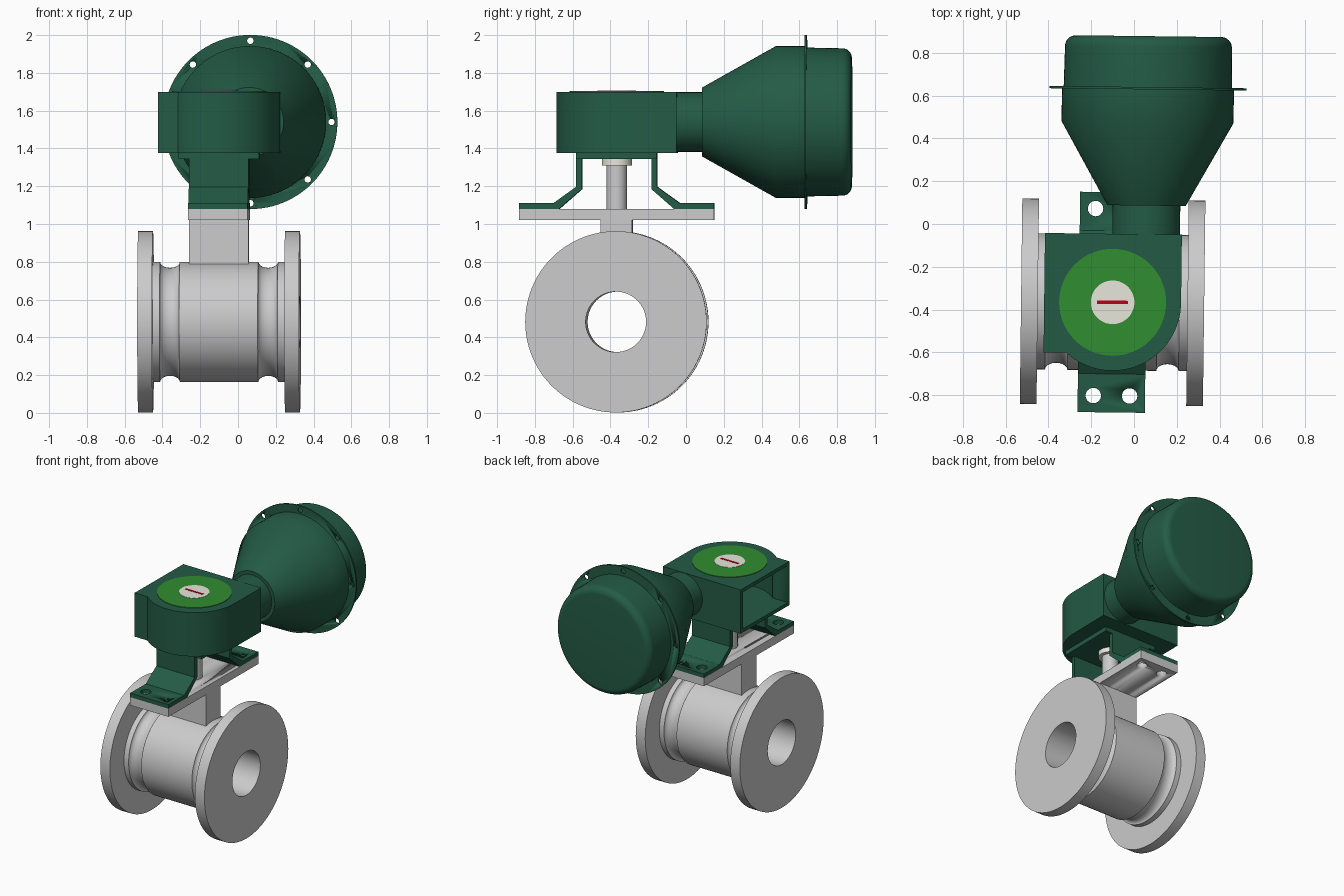
import bpy, bmesh
from math import sin, cos, pi, radians
from mathutils import Matrix, Vector

if "Cube" in bpy.data.objects:
    bpy.data.objects.remove(bpy.data.objects["Cube"])

CX, CY = -0.10, -0.366          # vertical stem axis
VZ = 0.482                      # pipe axis height
MX, MZ = 0.053, 1.54            # motor canister axis


def material(name, rgb):
    m = bpy.data.materials.new(name)
    m.diffuse_color = (*rgb, 1)
    m.use_nodes = True
    m.node_tree.nodes["Principled BSDF"].inputs["Base Color"].default_value = m.diffuse_color
    return m


DARK = material("dark_green", (0.017, 0.105, 0.06))
GREEN = material("bright_green", (0.03, 0.27, 0.03))
CREAM = material("cream", (0.8, 0.8, 0.72))
RED = material("red", (0.5, 0.0, 0.01))


def finish(name, bm, mat=None):
    bmesh.ops.remove_doubles(bm, verts=bm.verts, dist=1e-5)
    bmesh.ops.recalc_face_normals(bm, faces=bm.faces)
    me = bpy.data.meshes.new(name)
    bm.to_mesh(me)
    bm.free()
    ob = bpy.data.objects.new(name, me)
    bpy.context.collection.objects.link(ob)
    if mat:
        me.materials.append(mat)
    bpy.context.view_layer.objects.active = ob
    bpy.ops.object.select_all(action='DESELECT')
    ob.select_set(True)
    bpy.ops.object.shade_smooth_by_angle(angle=radians(30))
    return ob


def lathe(name, profile, axis, centre, mat=None, closed=False, n=64):
    """Revolve (position along axis, radius) points around an axis."""
    bm = bmesh.new()
    rings = []
    for t, r in profile:
        ring = []
        for i in range(n):
            a, b = r * cos(2 * pi * i / n), r * sin(2 * pi * i / n)
            p = {'X': (t, a, b), 'Y': (a, t, b), 'Z': (a, b, t)}[axis]
            ring.append(bm.verts.new(Vector(p) + Vector(centre)))
        rings.append(ring)
    pairs = list(zip(rings, rings[1:]))
    if closed:
        pairs.append((rings[-1], rings[0]))
    for p, q in pairs:
        for i in range(n):
            j = (i + 1) % n
            bm.faces.new((p[i], p[j], q[j], q[i]))
    if not closed:
        bm.faces.new(rings[0])
        bm.faces.new(rings[-1])
    return finish(name, bm, mat)


def cylinder(name, axis, centre, t0, t1, r, mat=None, n=64):
    return lathe(name, [(t0, r), (t1, r)], axis, centre, mat, n=n)


def prism(name, outline, axis, t0, t1, mat=None):
    """Extrude an outline: (x, y) along Z or (y, z) along X."""
    bm = bmesh.new()
    pos = (lambda u, v, t: (u, v, t)) if axis == 'Z' else (lambda u, v, t: (t, u, v))
    f = bm.faces.new([bm.verts.new(pos(u, v, t0)) for u, v in outline])
    out = bmesh.ops.extrude_face_region(bm, geom=[f])
    moved = [g for g in out['geom'] if isinstance(g, bmesh.types.BMVert)]
    bmesh.ops.translate(bm, verts=moved, vec=pos(0, 0, t1 - t0))
    return finish(name, bm, mat)


def box(name, x, y, z, mat=None):
    return prism(name, [(x[0], y[0]), (x[1], y[0]), (x[1], y[1]), (x[0], y[1])],
                 'Z', z[0], z[1], mat)


def cut(ob, cutters):
    """Subtract the cutters from an object, then delete them."""
    for c in cutters:
        m = ob.modifiers.new("cut", 'BOOLEAN')
        m.operation, m.solver, m.object = 'DIFFERENCE', 'EXACT', c
        bpy.context.view_layer.objects.active = ob
        bpy.ops.object.modifier_apply(modifier=m.name)
        bpy.data.objects.remove(c)


def bolt_cutters(sides):
    return [cylinder("cutter", 'Z', (CX + sx * 0.085, CY + sy * 0.437, 0), 0.99, 1.2, 0.036, n=32)
            for sx in (-1, 1) for sy in sides]


# Flanged pipe body with rounded grooves and a through bore
half = [(-0.428, 0.16), (-0.428, 0.48), (-0.35, 0.48), (-0.35, 0.318), (-0.312, 0.318)]
half += [(-0.26 - 0.052 * cos(pi * k / 10), 0.318 - 0.032 * sin(pi * k / 10)) for k in range(1, 10)]
half += [(-0.208, 0.318)]
lathe("valve_body", half + [(-t, r) for t, r in reversed(half)], 'X', (CX, CY, VZ), closed=True, n=96)

# Neck, mounting plate, stem and collar
BX = (CX - 0.158, CX + 0.157)
box("valve_neck", BX, (CY - 0.085, CY + 0.083), (0.70, 1.03))
plate = box("mounting_plate", BX, (CY - 0.515, CY + 0.515), (1.02, 1.08))
cut(plate, bolt_cutters((-1, 1)))
cylinder("stem", 'Z', (CX, CY, 0), 1.07, 1.32, 0.054, n=40)
cylinder("stem_collar", 'Z', (CX, CY, 0), 1.31, 1.346, 0.08, CREAM, n=40)

# Bracket: two mirrored bent legs and a top plate
leg = [(0.515, 1.08), (0.515, 1.11), (0.335, 1.11), (0.214, 1.197), (0.214, 1.346),
       (0.184, 1.346), (0.184, 1.185), (0.304, 1.08)]
for s, tag in ((-1, "front"), (1, "back")):
    ob = prism(f"bracket_leg_{tag}", [(CY + s * y, z) for y, z in leg], 'X', *BX, DARK)
    cut(ob, bolt_cutters((s,)))
box("bracket_top", (CX - 0.213, CX + 0.213), (CY - 0.213, CY + 0.213), (1.345, 1.38), DARK)


# Gear housing: rounded on the front right, hollow and open on the left
def housing_outline(r, left, back):
    arc = [(CX + r * cos(radians(-a)), CY + r * sin(radians(-a))) for a in range(0, 133, 4)]
    return [(left, back), (CX + r, back)] + arc + [(left, arc[-1][1])]


housing = prism("gear_housing", housing_outline(0.32, CX - 0.32, CY + 0.32), 'Z', 1.377, 1.70, DARK)
cut(housing, [prism("cutter", housing_outline(0.294, CX - 0.5, CY + 0.294), 'Z', 1.403, 1.674)])

# Position indicator on the lid
cylinder("indicator_disc", 'Z', (CX, CY, 0), 1.695, 1.704, 0.25, GREEN)
cylinder("indicator_dial", 'Z', (CX, CY, 0), 1.70, 1.706, 0.102, CREAM, n=48)
box("indicator_pointer", (CX - 0.072, CX + 0.072), (CY - 0.008, CY + 0.008), (1.70, 1.708), RED)

# Motor canister: neck, cone, bolted flange and rounded cap
MC = (MX, 0, MZ)
cylinder("canister_neck", 'Y', MC, CY + 0.31, 0.10, 0.158, DARK)
lathe("canister_cone", [(0.088, 0.183), (0.478, 0.402), (0.635, 0.402)], 'Y', MC, DARK, n=96)
flange = cylinder("canister_flange", 'Y', MC, 0.631, 0.642, 0.461, DARK, n=96)
cut(flange, [cylinder("cutter", 'Y', (MX + 0.43 * cos(k * pi / 4), 0, MZ + 0.43 * sin(k * pi / 4)),
                      0.6, 0.67, 0.017, n=20) for k in range(8)])
cap = [(0.64, 0.394)] + [(0.83 + 0.05 * sin(a), 0.34 + 0.05 * cos(a))
                         for a in (k * pi / 16 for k in range(9))]
lathe("canister_cap", cap, 'Y', MC, DARK, n=96)

# The whole assembly sits turned by a fraction of a degree
pivot = Vector((CX, CY, 0))
turn = Matrix.Translation(pivot) @ Matrix.Rotation(radians(-0.7), 4, 'Z') @ Matrix.Translation(-pivot)
for ob in bpy.context.scene.objects:
    ob.matrix_world = turn @ ob.matrix_world
